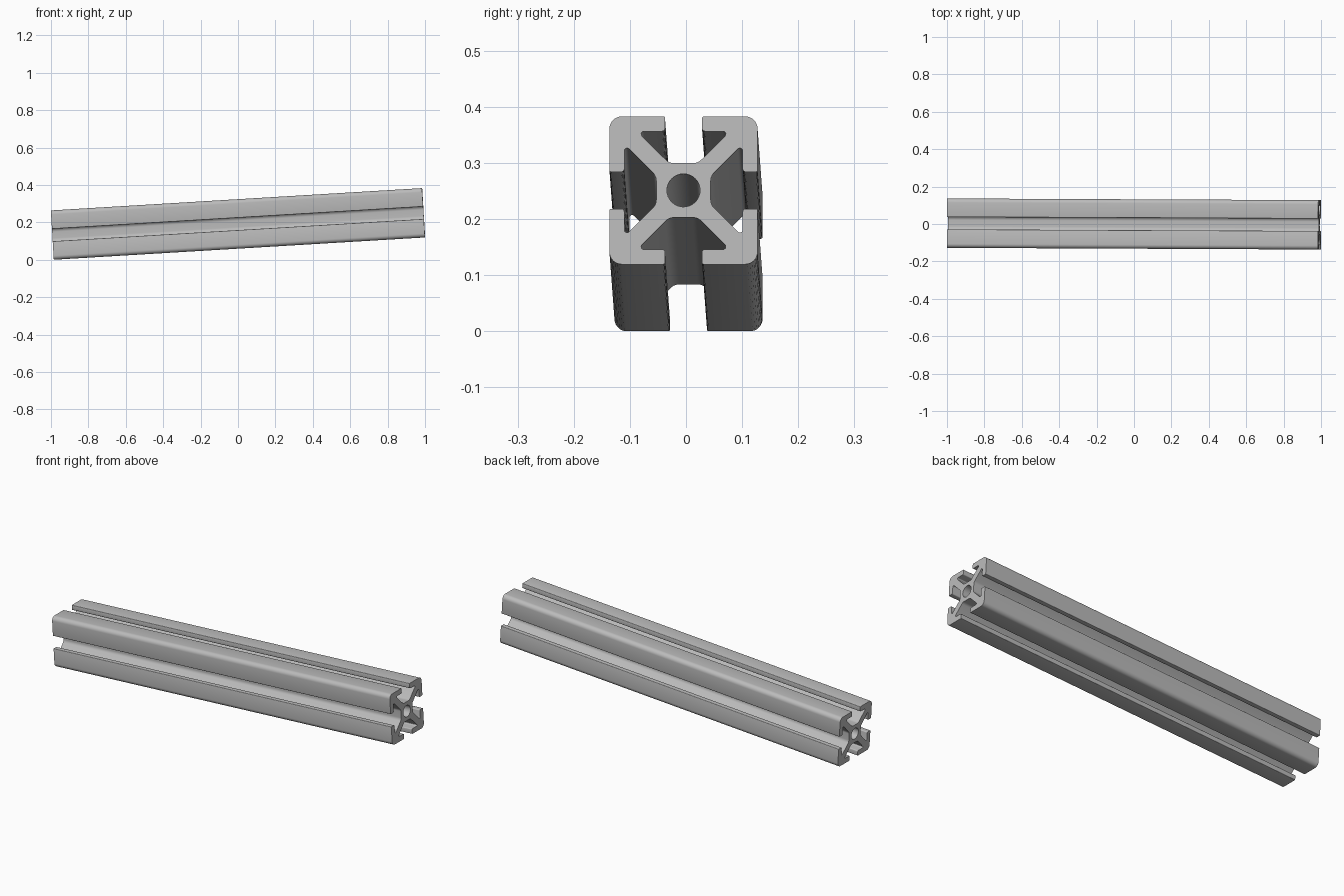
import bpy, bmesh, math
from mathutils import Vector, Matrix

cube = bpy.data.objects.get("Cube")
if cube:
    bpy.data.objects.remove(cube, do_unlink=True)

LENGTH = 1.988
HALF = 0.132      # half width of the square section
LIP = 0.1055      # inner face of the slot lips
SLOT = 0.033      # half width of the slot opening
TIP = 0.0825      # acute end of the inner slot cavity
CORE = 0.0485     # half width of the central core
WEB = CORE - (LIP - TIP)
BORE = 0.0295

aluminium = bpy.data.materials.new("aluminium grey")
aluminium.use_nodes = True
colour = (0.5, 0.5, 0.5, 1)
aluminium.diffuse_color = colour
aluminium.node_tree.nodes["Principled BSDF"].inputs["Base Color"].default_value = colour


def fillet(prev, corner, nxt, radius, steps):
    """Points of an arc that rounds one corner."""
    a, b = (prev - corner).normalized(), (nxt - corner).normalized()
    half = a.angle(b) / 2
    centre = corner + (a + b).normalized() * radius / math.sin(half)
    start = corner + a * radius / math.tan(half) - centre
    end = corner + b * radius / math.tan(half) - centre
    sweep = start.angle_signed(end)
    return [centre + Matrix.Rotation(-sweep * i / steps, 2) @ start
            for i in range(steps + 1)]


# One corner arm of the section: core, cavity, lip, then mirrored on the diagonal
half_arm = [(WEB, CORE, 0.022, 6), (TIP, LIP, 0.005, 5),
            (SLOT, LIP, 0.005, 4), (SLOT, HALF, 0.003, 3)]
arm = half_arm + [(HALF, HALF, 0.022, 8)]
arm += [(v, u, r, n) for u, v, r, n in reversed(half_arm)]

# Four arms make the whole outline
corners = []
for turn in range(4):
    rot = Matrix.Rotation(-turn * math.pi / 2, 2)
    corners += [(rot @ Vector((u, v)), r, n) for u, v, r, n in arm]
outline = []
for i, (point, r, n) in enumerate(corners):
    outline += fillet(corners[i - 1][0], point, corners[(i + 1) % len(corners)][0], r, n)
bore = [Vector((math.cos(t), math.sin(t))) * BORE
        for t in (math.tau * i / 32 for i in range(32))]

# Fill the section between outline and bore, then extrude it along x
bm = bmesh.new()
edges = []
for loop in (outline, bore):
    verts = [bm.verts.new((-LENGTH / 2, p.x, p.y)) for p in loop]
    edges += [bm.edges.new((verts[i - 1], verts[i])) for i in range(len(verts))]
bmesh.ops.triangle_fill(bm, use_beauty=True, edges=edges, normal=(1, 0, 0))
extruded = bmesh.ops.extrude_face_region(bm, geom=bm.faces[:], use_keep_orig=True)
bmesh.ops.translate(bm, vec=(LENGTH, 0, 0),
                    verts=[g for g in extruded["geom"] if isinstance(g, bmesh.types.BMVert)])
bmesh.ops.recalc_face_normals(bm, faces=bm.faces[:])

# Slightly pitched and yawed rail
tilt = Matrix.Rotation(-0.0045, 4, "Z") @ Matrix.Rotation(-0.06, 4, "Y")
bm.transform(tilt)
bm.transform(Matrix.Translation((0, 0, -min(v.co.z for v in bm.verts))))

mesh = bpy.data.meshes.new("slotted_rail")
bm.to_mesh(mesh)
bm.free()
mesh.materials.append(aluminium)
rail = bpy.data.objects.new("slotted_rail", mesh)
bpy.context.collection.objects.link(rail)
bpy.ops.object.select_all(action="DESELECT")
rail.select_set(True)
bpy.context.view_layer.objects.active = rail
bpy.ops.object.shade_smooth_by_angle(angle=math.radians(32))
